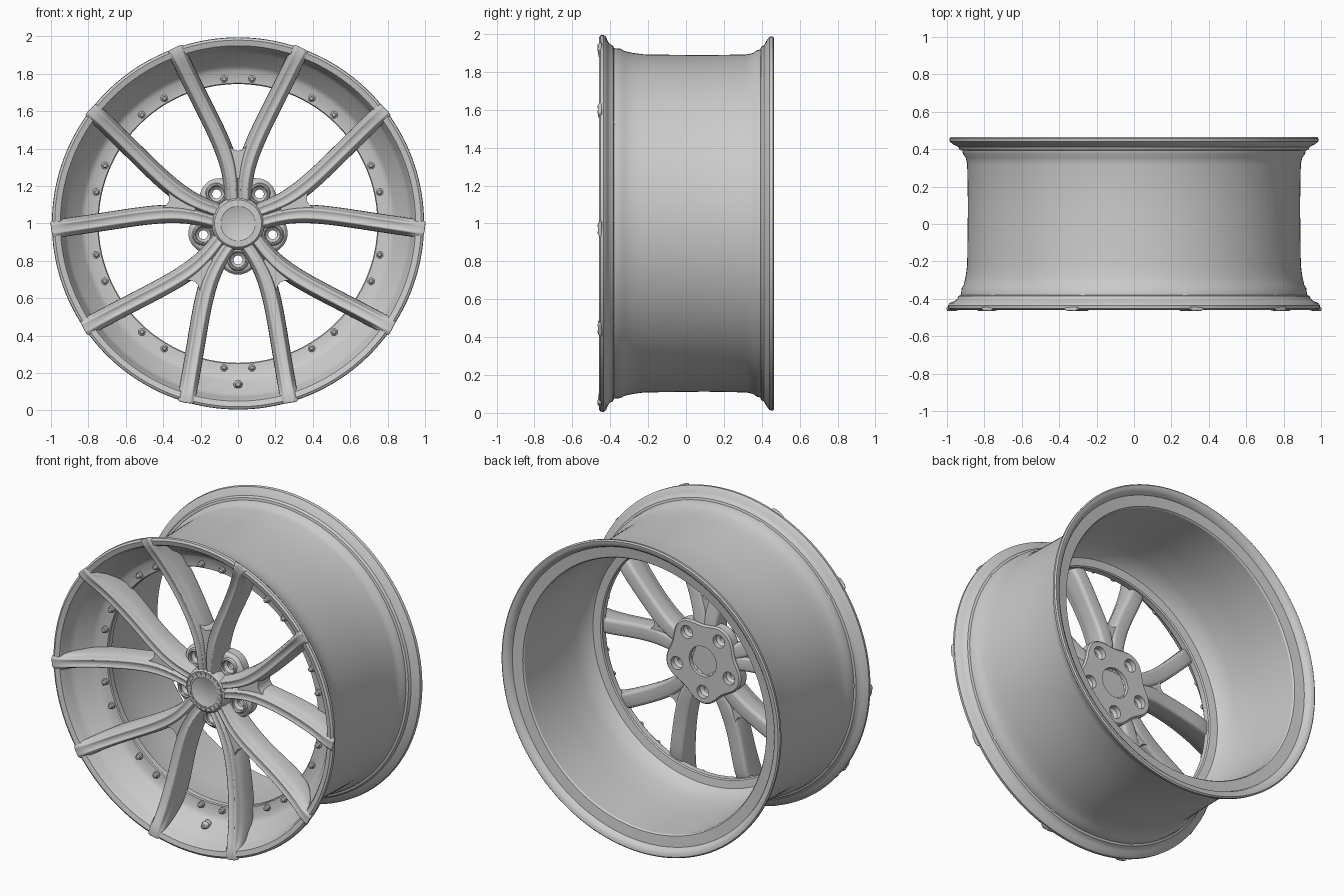
import bpy, bmesh, math
from mathutils import Vector

cube = bpy.data.objects.get("Cube")
if cube:
    bpy.data.objects.remove(cube, do_unlink=True)

metal = bpy.data.materials.new("satin grey metal")
metal.use_nodes = True
GREY = (0.6, 0.6, 0.6, 1)
metal.diffuse_color = GREY
metal.node_tree.nodes["Principled BSDF"].inputs["Base Color"].default_value = GREY


def polar(r, angle, y, side=0.0):
    """Point at radius r on the wheel; side shifts it along the tangent."""
    c, s = math.cos(angle), math.sin(angle)
    return Vector((r * c + side * s, y, 1 + r * s - side * c))


def smooth(ob, angle):
    bpy.ops.object.select_all(action="DESELECT")
    bpy.context.view_layer.objects.active = ob
    ob.select_set(True)
    bpy.ops.object.shade_smooth_by_angle(angle=math.radians(angle))


def finish(name, bm, angle=35):
    bmesh.ops.recalc_face_normals(bm, faces=bm.faces)
    mesh = bpy.data.meshes.new(name)
    bm.to_mesh(mesh)
    bm.free()
    mesh.materials.append(metal)
    ob = bpy.data.objects.new(name, mesh)
    bpy.context.collection.objects.link(ob)
    smooth(ob, angle)
    return ob


def bridge(bm, rings, closed):
    """Join equal rings of vertices with quads, then close or cap the ends."""
    n = len(rings[0])
    pairs = list(zip(rings, rings[1:]))
    if closed:
        pairs.append((rings[-1], rings[0]))
    for a, b in pairs:
        for i in range(n):
            j = (i + 1) % n
            bm.faces.new((a[i], a[j], b[j], b[i]))
    if not closed:
        bm.faces.new(rings[0])
        bm.faces.new(rings[-1])


def lathe(bm, profile, closed, centre=(0, 0), steps=128):
    """Turn (radius, y) points about a y axis through centre (x, z offset)."""
    shift = Vector((centre[0], 0, centre[1]))
    rings = [[bm.verts.new(polar(r, math.tau * i / steps, y) + shift)
              for i in range(steps)] for r, y in profile]
    bridge(bm, rings, closed)


# Barrel with stepped front dish, bolt flange, flat rear seat and both lips
barrel = [
    (0.98, -0.46), (0.993, -0.452), (0.995, -0.435), (0.985, -0.422), (0.96, -0.412),
    (0.945, -0.4), (0.938, -0.385), (0.925, -0.38), (0.922, -0.345), (0.91, -0.325),
    (0.9, -0.28), (0.892, -0.22), (0.888, 0.1), (0.892, 0.32), (0.9, 0.355),
    (0.915, 0.375), (0.918, 0.392), (0.932, 0.396), (0.94, 0.412), (0.965, 0.425),
    (0.985, 0.44), (0.988, 0.458), (0.98, 0.465), (0.96, 0.463), (0.942, 0.45),
    (0.932, 0.428), (0.865, 0.42), (0.858, 0.41), (0.856, 0.1), (0.848, -0.08),
    (0.825, -0.17), (0.8, -0.2), (0.752, -0.208), (0.745, -0.215), (0.745, -0.25),
    (0.75, -0.257), (0.815, -0.262), (0.84, -0.28), (0.87, -0.325), (0.912, -0.36),
    (0.928, -0.39), (0.938, -0.43), (0.95, -0.452)]
bm = bmesh.new()
lathe(bm, barrel, True, steps=160)
finish("rim_barrel", bm, 32)

# Forked spokes: stations are (side, along, front y, back y, half width)
stations = [
    (0.030, 0.06, -0.325, -0.18, 0.042), (0.030, 0.14, -0.335, -0.18, 0.040),
    (0.034, 0.24, -0.345, -0.18, 0.044), (0.056, 0.35, -0.350, -0.19, 0.049),
    (0.110, 0.48, -0.358, -0.205, 0.048), (0.180, 0.62, -0.378, -0.21, 0.048),
    (0.243, 0.745, -0.410, -0.225, 0.048), (0.285, 0.83, -0.440, -0.305, 0.048),
    (0.302, 0.865, -0.455, -0.365, 0.047), (0.320, 0.902, -0.466, -0.436, 0.047),
    (0.336, 0.934, -0.467, -0.444, 0.043), (0.339, 0.940, -0.465, -0.446, 0.038)]
# Cross-section: (width factor, depth factor from front to back)
half = [(0.22, 0.05), (0.42, 0.0), (0.62, 0.03), (0.72, 0.22), (1.0, 0.36), (1.05, 0.9), (0.9, 1.0)]
section = half + [(-w, d) for w, d in reversed(half)]


def arm(angle, mirror, name):
    bm = bmesh.new()
    rings = []
    for i, (u, v, front, back, width) in enumerate(stations):
        a, b = stations[max(i - 1, 0)], stations[min(i + 1, len(stations) - 1)]
        t = Vector((b[0] - a[0], b[1] - a[1])).normalized()
        rings.append([bm.verts.new(polar(v - t.x * w * width, angle, front + (back - front) * d,
                                         mirror * (u + t.y * w * width)))
                      for w, d in section])
    bridge(bm, rings, False)
    ob = finish(name, bm, 60)
    ob.modifiers.new("smooth", "SUBSURF").levels = 2
    ob.modifiers["smooth"].render_levels = 2


for k in range(5):
    axis = math.radians(90 + 72 * k)
    arm(axis, 1, f"spoke_{k + 1}_right_arm")
    arm(axis, -1, f"spoke_{k + 1}_left_arm")

    # Web rounding the inside of each fork
    bm = bmesh.new()
    fork = [(-0.04, 0.24), (0.04, 0.24), (0.085, 0.42), (0.05, 0.415),
            (0.025, 0.395), (0, 0.388), (-0.025, 0.395), (-0.05, 0.415), (-0.085, 0.42)]
    bridge(bm, [[bm.verts.new(polar(v, axis, y, u)) for u, v in fork]
                for y in (-0.325, -0.2)], False)
    finish(f"spoke_{k + 1}_fork_web", bm)

# Hub pad: five lobes, cut by the bolt holes and a rear pocket
bm = bmesh.new()
rings = []
for grow, y in ((-0.035, -0.26), (-0.015, -0.253), (0, -0.235), (0, -0.18), (-0.01, -0.17)):
    rings.append([])
    for i in range(120):
        a = math.tau * i / 120
        r = 0.254 + 0.02 * math.cos(5 * (a + math.pi / 2)) + grow
        rings[-1].append(bm.verts.new(polar(r, a, y)))
bridge(bm, rings, False)
hub = finish("hub_pad", bm)

holes = [math.radians(-90 + 72 * k) for k in range(5)]
bm = bmesh.new()
lathe(bm, [(0.095, -0.195), (0.1, -0.1)], False, steps=64)
for a in holes:
    centre = (0.195 * math.cos(a), 0.195 * math.sin(a))
    lathe(bm, [(0.042, -0.4), (0.04, -0.25), (0.024, -0.235), (0.024, -0.215),
               (0.04, -0.2), (0.044, -0.1)], False, centre, 32)
cutter = finish("hole_cutter", bm)
cutter.hide_render = True
cut = hub.modifiers.new("holes", "BOOLEAN")
cut.object = cutter
cut.solver = "EXACT"
bpy.context.view_layer.objects.active = hub
bpy.ops.object.modifier_apply(modifier="holes")
bpy.data.objects.remove(cutter, do_unlink=True)
smooth(hub, 25)

# Low collars around the bolt holes
for k, a in enumerate(holes):
    bm = bmesh.new()
    lathe(bm, [(0.041, -0.245), (0.041, -0.266), (0.047, -0.272), (0.054, -0.268), (0.062, -0.25)],
          True, (0.195 * math.cos(a), 0.195 * math.sin(a)), 32)
    finish(f"bolt_collar_{k + 1}", bm)

# Centre cap with a shallow dish and a notched ring
bm = bmesh.new()
lathe(bm, [(0.145, -0.2), (0.142, -0.3), (0.134, -0.33), (0.126, -0.337),
           (0.092, -0.34), (0.086, -0.336)], False, steps=64)
finish("centre_cap", bm)
bm = bmesh.new()
for i in range(20):
    a, w = math.tau * i / 20, 0.1
    bridge(bm, [[bm.verts.new(polar(r, a + s * w, y)) for r, s in
                 ((0.102, -1), (0.122, -1), (0.122, 1), (0.102, 1))]
                for y in (-0.334, -0.344)], False)
finish("cap_notches", bm)

# Flange studs in pairs between the arms
bm = bmesh.new()
for k in range(10):
    for d in (-5.5, 5.5):
        a = math.radians(18 + 36 * k + d)
        lathe(bm, [(0.02, -0.25), (0.02, -0.268), (0.014, -0.272), (0.014, -0.285), (0.008, -0.291)],
              False, (0.775 * math.cos(a), 0.775 * math.sin(a)), 12)
finish("flange_studs", bm)

# Air valve at the bottom of the dish
bm = bmesh.new()
lathe(bm, [(0.024, -0.3), (0.024, -0.33), (0.018, -0.338), (0.016, -0.352), (0.01, -0.358)],
      False, (0, -0.86), 20)
finish("air_valve", bm)
